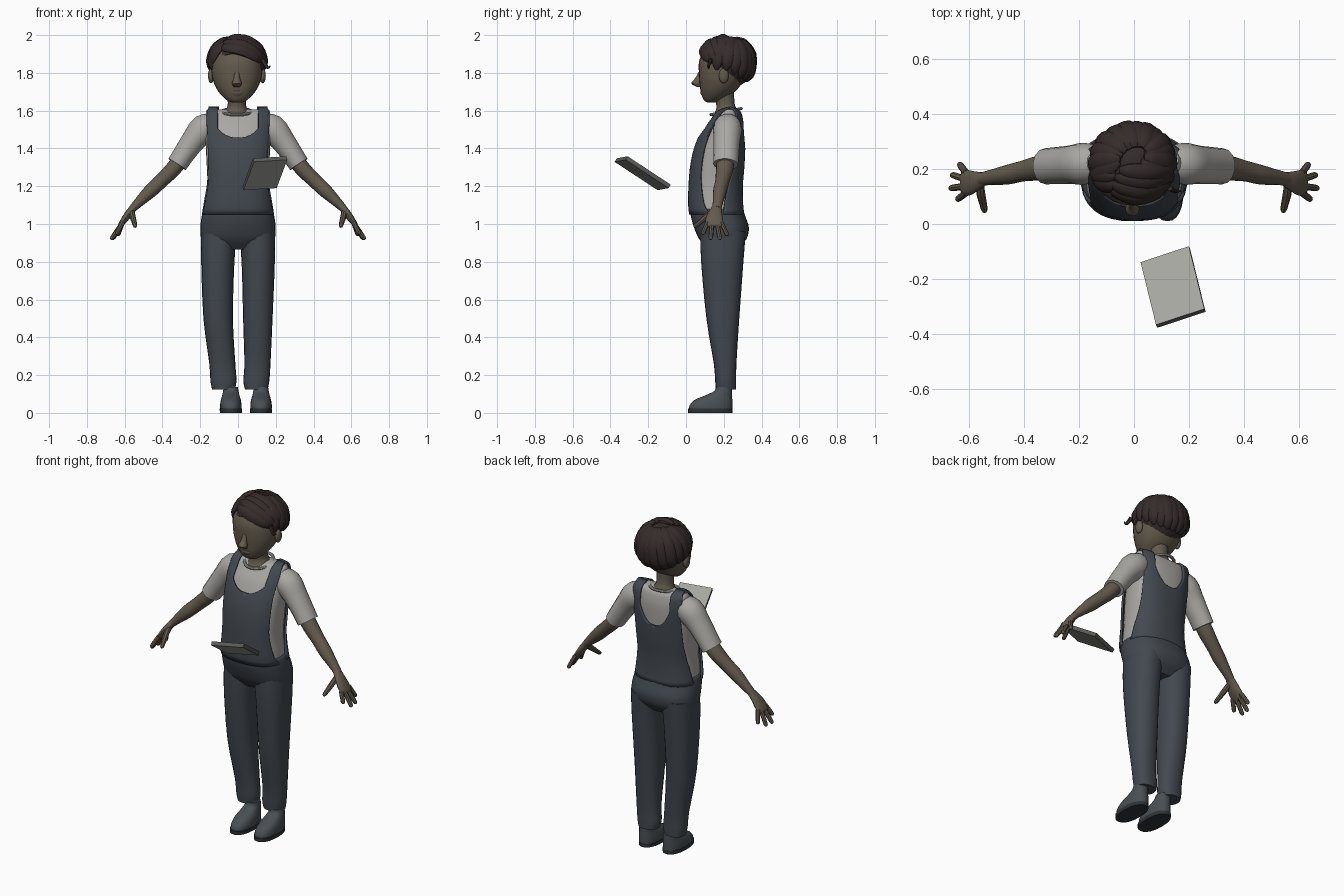
import bpy, bmesh, math
from mathutils import Vector, Matrix

if "Cube" in bpy.data.objects:
    bpy.data.objects.remove(bpy.data.objects["Cube"])


def material(name, *rgb):
    m = bpy.data.materials.new(name)
    m.use_nodes = True
    m.diffuse_color = (*rgb, 1)
    m.node_tree.nodes["Principled BSDF"].inputs["Base Color"].default_value = (*rgb, 1)
    return m


SKIN = material("skin", .125, .103, .073)
HAIR = material("dark hair", .036, .024, .024)
SHIRT = material("pale shirt", .4, .39, .37)
DENIM = material("slate denim", .055, .066, .08)
SHOE = material("shoe grey", .066, .078, .088)
SOLE = material("dark sole", .028, .032, .037)
PAGE = material("tablet face", .38, .38, .35)
EDGE = material("tablet edge", .11, .11, .105)


def finish(name, bm, mat, mirror=False, thick=0):
    bmesh.ops.recalc_face_normals(bm, faces=bm.faces)
    me = bpy.data.meshes.new(name)
    bm.to_mesh(me)
    bm.free()
    me.shade_smooth()
    me.set_sharp_from_angle(angle=math.radians(40))
    me.materials.append(mat)
    ob = bpy.data.objects.new(name, me)
    bpy.context.collection.objects.link(ob)
    if mirror:
        ob.modifiers.new("mirror", 'MIRROR')
    if thick:
        ob.modifiers.new("thickness", 'SOLIDIFY').thickness = thick
    return ob


def spline(rows, k=3):
    """Catmull-Rom refinement of rows of numbers."""
    out = []
    for i in range(len(rows) - 1):
        a, b, c, d = (rows[max(0, min(len(rows) - 1, i + j))] for j in (-1, 0, 1, 2))
        for s in range(k):
            t = s / k
            out.append([q + .5 * t * (r - p + t * (2*p - 5*q + 4*r - u + t * (3*(q - r) + u - p)))
                        for p, q, r, u in zip(a, b, c, d)])
    return out + [list(rows[-1])]


def tube(name, rows, mat, n=16, power=2, ref=(0, 1, 0), flat=False, mirror=False, k=3):
    """Loft rows (x, y, z, radius along ref, radius across)."""
    rows = spline(rows, k)
    bm = bmesh.new()
    rings = []
    for i, (x, y, z, ra, rb) in enumerate(rows):
        p = Vector((x, y, z))
        t = Vector(rows[min(i + 1, len(rows) - 1)][:3]) - Vector(rows[max(i - 1, 0)][:3])
        t = Vector((0, 0, 1)) if flat else t.normalized()
        a = ref(p) if callable(ref) else Vector(ref)
        a = (a - t * a.dot(t)).normalized()
        b = t.cross(a)
        ring = []
        for j in range(n):
            c, s = math.cos(math.tau * j / n), math.sin(math.tau * j / n)
            c, s = (math.copysign(abs(v) ** (2 / power), v) for v in (c, s))
            ring.append(bm.verts.new(p + a * ra * c + b * rb * s))
        rings.append(ring)
    for lo, hi in zip(rings, rings[1:]):
        for j in range(n):
            bm.faces.new((lo[j - 1], lo[j], hi[j], hi[j - 1]))
    bm.faces.new(rings[0])
    bm.faces.new(rings[-1])
    return finish(name, bm, mat, mirror)


def ball(name, loc, size, mat, mirror=False):
    bm = bmesh.new()
    bmesh.ops.create_uvsphere(bm, u_segments=16, v_segments=10, radius=1,
                              matrix=Matrix.Translation(loc) @ Matrix.Diagonal((*size, 1)))
    return finish(name, bm, mat, mirror)


# Torso in a shirt: z, centre y, half depth, half width
TORSO = [(1.04, .165, .13, .178), (1.1, .157, .13, .172), (1.2, .157, .128, .162),
         (1.3, .165, .128, .165), (1.4, .178, .12, .17), (1.5, .2, .1, .174),
         (1.55, .215, .08, .174), (1.59, .225, .058, .17), (1.607, .23, .03, .163)]
tube("shirt_body", [(0, y, z, ry, rx) for z, y, ry, rx in TORSO], SHIRT, 32, 2.5, flat=True, k=4)
DENSE = spline(TORSO, 4)


def lookup(table, z):
    for a, b in zip(table, table[1:]):
        if z <= b[0]:
            t = max(0, (z - a[0]) / (b[0] - a[0]))
            return [p + (q - p) * t for p, q in zip(a, b)]
    return table[-1]


# Overalls: panels with a scooped top that run into the shoulder straps
def panel(name, side, scoop, inner, round_h, outline):
    bm = bmesh.new()
    zs = [1.05 + (scoop - 1.05) * i / 14 for i in range(15)]
    zs += [scoop + (1.607 - scoop) * (i / 20) ** 1.6 for i in range(1, 21)] + [1.617]
    grid = []
    for z in zs:
        _, cy, ry, rx = lookup(DENSE, z)
        xi = inner * min(1, max(0, (z - scoop) / round_h)) ** .4
        xo = lookup(outline, z)[1] * (rx + .01)
        row = []
        for j in range(13):
            x = xi + (xo - xi) * (1 - (1 - j / 12) ** 1.5)
            bulge = max(0, 1 - (x / (rx + .01)) ** 2.5) ** .4
            y = cy if z > 1.61 else cy + side * (ry + .01) * bulge
            row.append(bm.verts.new((x, y, z)))
        grid.append(row)
    for lo, hi in zip(grid, grid[1:]):
        for j in range(12):
            bm.faces.new((lo[j], lo[j + 1], hi[j + 1], hi[j]))
    ob = finish(name, bm, DENIM, True, .012)
    ob.modifiers["thickness"].offset = 0
    return ob


panel("overalls_bib", -1, 1.455, .108, .05,
      [(1.05, .99), (1.1, .95), (1.25, .88), (1.45, .86), (1.61, .9)])
panel("overalls_back", 1, 1.4, .1, .1,
      [(1.05, .99), (1.15, .96), (1.3, .88), (1.45, .84), (1.61, .9)])
tube("overalls_hips", [(0, .195, .865, .075, .14), (0, .195, .92, .125, .193), (0, .188, .98, .145, .199),
                       (0, .173, 1.03, .145, .194), (0, .163, 1.07, .14, .185), (0, .16, 1.08, .13, .176)],
     DENIM, 32, 2.4, flat=True)

# Legs, ankles and shoes
for s, side in ((1, "left"), (-1, "right")):
    ax, fx = s * .087 + .01, s * .08 + .042
    tube(side + "_trouser_leg", [(s * .1, .197, .96, .12, .095), (s * .107, .192, .8, .112, .088),
                                 (s * .105, .195, .5, .087, .078), (ax + s * .006, .207, .26, .06, .069),
                                 (ax, .21, .17, .056, .069), (ax, .212, .125, .054, .06)],
         DENIM, 20, 2.3, flat=True)
    mx = (ax + fx) / 2
    tube(side + "_ankle", [(fx, .2, .1, .036, .033), (mx, .205, .2, .036, .033)], SKIN, flat=True)
    tube(side + "_shoe", [(fx, .13, .015, .115, .056), (fx, .132, .04, .113, .057), (fx, .145, .068, .1, .053),
                          (fx, .172, .092, .072, .046), (fx, .196, .115, .047, .041), (fx, .2, .138, .041, .037)],
         SHOE, 24, 2.3, flat=True)
    tube(side + "_sole", [(fx, .128, 0, .117, .058), (fx, .128, .022, .118, .059)], SOLE, 24, 2.3, flat=True, k=1)

# Arms and hands
tube("sleeve", [(.12, .222, 1.525, .06, .06), (.18, .22, 1.505, .076, .078), (.235, .216, 1.443, .07, .066),
                (.285, .213, 1.372, .067, .059), (.322, .21, 1.316, .066, .056)], SHIRT, 14, mirror=True)
tube("arm", [(.28, .212, 1.375, .045, .042), (.34, .205, 1.295, .046, .042), (.405, .193, 1.23, .038, .038),
             (.46, .18, 1.178, .036, .037), (.52, .17, 1.12, .028, .027), (.56, .163, 1.08, .024, .02)],
     SKIN, mirror=True)
tube("palm", [(.545, .165, 1.095, .024, .019), (.575, .156, 1.06, .036, .02), (.6, .15, 1.025, .046, .018),
              (.622, .15, .995, .045, .013), (.628, .15, .985, .036, .007)], SKIN, mirror=True)
FINGERS = {"index": (.114, .645, .088, .945), "middle": (.138, .672, .13, .917),
           "ring": (.163, .666, .18, .917), "little": (.186, .637, .22, .938)}
for name, (by, x, y, z) in FINGERS.items():
    base, tip = Vector((.612, by, 1.007)), Vector((x, y, z))
    tube(name + "_finger", [(*base.lerp(tip, t), r, r) for t, r in
                            ((0, .013), (.5, .0125), (.88, .0115), (1, .005))], SKIN, 8, mirror=True)
tube("thumb", [(.562, .15, 1.068, .015, .016), (.558, .11, 1.04, .016, .016), (.55, .075, 1.01, .014, .013),
               (.545, .05, .99, .011, .011), (.544, .042, .984, .004, .004)], SKIN, 8, ref=(1, 0, 0), mirror=True)

# Neck, collar, head and face
HX = -.006
tube("neck", [(HX, .215, 1.57, .075, .078), (HX, .215, 1.605, .056, .058), (HX, .208, 1.64, .049, .048),
              (HX, .2, 1.72, .055, .055)], SKIN, flat=True)
collar = [(HX + .08 * math.cos(a), .212 + .08 * math.sin(a), 1.595 + .016 * math.sin(a), .008, .009)
          for a in [math.tau * i / 20 for i in range(21)]]
tube("collar", collar, SHIRT, 8, ref=(0, 0, 1), k=1)
tube("head", [(HX, .135, 1.643, .022, .025), (HX, .14, 1.657, .046, .056), (HX, .168, 1.7, .09, .097),
              (HX, .185, 1.75, .114, .123), (HX, .195, 1.8, .127, .135), (HX, .205, 1.87, .134, .137),
              (HX, .21, 1.94, .1, .11), (HX, .21, 1.975, .04, .05)], SKIN, 24, 2.15, flat=True)
tube("nose", [(HX, .075, 1.805, .008, .012), (HX, .064, 1.77, .017, .017), (HX, .055, 1.745, .027, .026),
              (HX, .07, 1.725, .012, .016)], SKIN, 12, flat=True)
tube("lips", [(HX, .098, 1.675, .012, .025), (HX, .089, 1.695, .014, .035), (HX, .09, 1.71, .008, .028)],
     SKIN, 12, flat=True)
for s, side in ((1, "left"), (-1, "right")):
    ball(side + "_ear", (HX + s * .137, .2, 1.785), (.016, .026, .04), SKIN)

# Hair: a cap cut along the hairline, with overlapping locks
C = Vector((-.005, .225, 1.853))


def on_scalp(d, lift=1):
    d = d.normalized()
    return C + Vector((d.x * .143, d.y * (.158 if d.y < 0 else .134), d.z * .135)) * lift


bm = bmesh.new()
bmesh.ops.create_uvsphere(bm, u_segments=32, v_segments=20, radius=1)
for v in bm.verts:
    v.co = on_scalp(v.co)
cut = bmesh.ops.bisect_plane(bm, geom=bm.verts[:] + bm.edges[:] + bm.faces[:], plane_co=(0, .06, 1.925),
                             plane_no=(0, 1, 1), clear_inner=True)
bmesh.ops.edgeloop_fill(bm, edges=[e for e in cut["geom_cut"] if isinstance(e, bmesh.types.BMEdge)])
finish("hair_cap", bm, HAIR)


def lock(name, start, end, width, lift=1.0):
    a, b = Vector(start).normalized(), Vector(end).normalized()
    rows = []
    for t, w in ((0, .35), (.2, .85), (.45, 1), (.7, .9), (.9, .5), (1, .12)):
        rows.append((*on_scalp(a.lerp(b, t), lift), .018 * (w + .15), width * w))
    tube(name, rows, HAIR, 10, ref=lambda p: p - C)


for i in range(13):
    a = math.radians(-114 + 19 * i)
    back = max(0, math.cos(a))
    lock(f"back_lock_{i}", (.35 * math.sin(a + .5), .15 + .3 * math.cos(a), 1),
         (math.sin(a), math.cos(a), -.3 - .75 * back), .036, 1 + .02 * (i % 2))
for i in range(4):
    s = i / 3
    lock(f"swept_fringe_{i}", (-.62 + .3 * s, -.62 + .45 * s, .62 + .3 * s),
         (.97, -.5 + .4 * s, .02 + .05 * s), .034, 1 + .02 * (i % 2))
for i in range(3):
    lock(f"side_fringe_{i}", (-.42, -.55 + .25 * i, .85), (-1, -.42 + .22 * i, -.12 - .15 * i), .033)
tube("loose_wisp", [(.13, .13, 1.87, .01, .012), (.148, .12, 1.838, .008, .01), (.16, .12, 1.828, .006, .007),
                    (.172, .12, 1.838, .002, .002)], HAIR, 8)

# Tablet floating in front, with darker rims
u = Vector((.176, .058, .011))
v = Vector((.056, -.228, .15))
n = v.cross(u).normalized()
bm = bmesh.new()
bmesh.ops.create_cube(bm, size=1)
for vert in bm.verts:
    x, y, z = vert.co
    vert.co = Vector((.14, -.224, 1.278)) + u * x + v * y + n * (z * .022 - .011)
tablet = finish("tablet", bm, PAGE)
tablet.data.materials.append(EDGE)
for f in tablet.data.polygons:
    f.material_index = 0 if abs(f.normal.dot(n)) > .9 else 1
